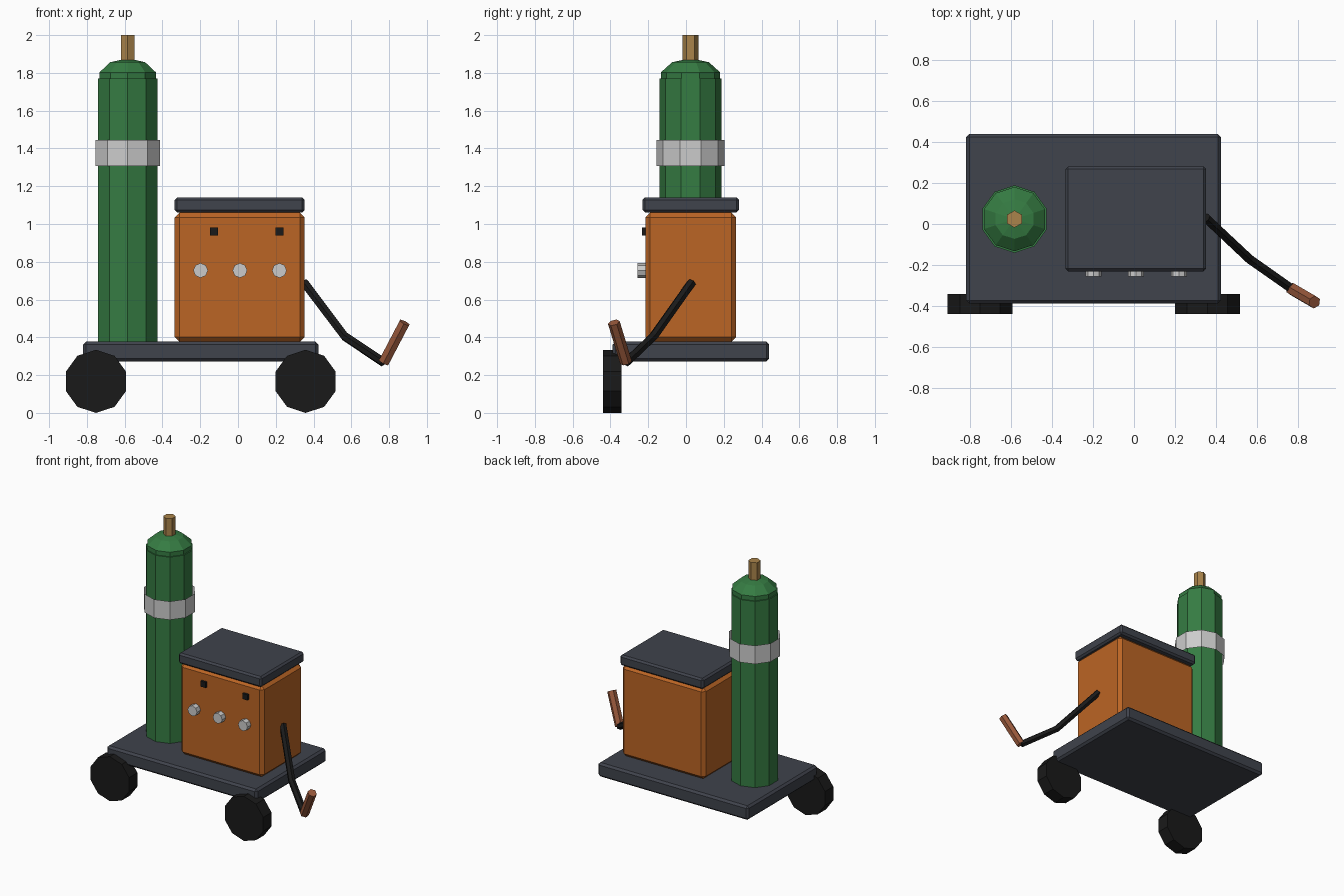
import bpy, bmesh
from math import cos, sin, pi, radians
from mathutils import Vector

if "Cube" in bpy.data.objects:
    bpy.data.objects.remove(bpy.data.objects["Cube"])


def material(name, rgb):
    m = bpy.data.materials.new(name)
    m.diffuse_color = (*rgb, 1)
    m.use_nodes = True
    m.node_tree.nodes["Principled BSDF"].inputs["Base Color"].default_value = m.diffuse_color
    return m


SLATE = material("slate", (0.05, 0.056, 0.072))
ORANGE = material("orange", (0.5, 0.13, 0.018))
GREEN = material("green", (0.036, 0.2, 0.055))
BLACK = material("black", (0.01, 0.01, 0.01))
STEEL = material("steel", (0.6, 0.6, 0.62))
BRASS = material("brass", (0.4, 0.23, 0.07))
COPPER = material("copper", (0.32, 0.1, 0.045))


def finish(name, bm, mat):
    bmesh.ops.recalc_face_normals(bm, faces=bm.faces[:])
    me = bpy.data.meshes.new(name)
    bm.to_mesh(me)
    bm.free()
    me.materials.append(mat)
    ob = bpy.data.objects.new(name, me)
    bpy.context.collection.objects.link(ob)
    return ob


def box(name, lo, hi, mat, bevel=0):
    lo, hi = Vector(lo), Vector(hi)
    bm = bmesh.new()
    bmesh.ops.create_cube(bm, size=1)
    for v in bm.verts:
        v.co = (lo + hi) / 2 + v.co * (hi - lo)
    ob = finish(name, bm, mat)
    if bevel:
        mod = ob.modifiers.new("bevel", "BEVEL")
        mod.width, mod.segments = bevel, 1
    return ob


def tube(name, path, radii, sides, mat, up=(0, 1, 0), caps=True):
    """Sweep a polygon along a path; joints are mitred, first corner points along 'up'."""
    path = [Vector(p) for p in path]
    bm = bmesh.new()
    rings = []
    for i, p in enumerate(path):
        a = (path[min(i + 1, len(path) - 1)] - p).normalized()
        b = (p - path[max(i - 1, 0)]).normalized()
        t = (a + b).normalized()
        u = Vector(up)
        u = (u - t * u.dot(t)).normalized()
        w = t.cross(u)
        rings.append([bm.verts.new(p + radii[i] * (u * cos(2 * pi * k / sides) + w * sin(2 * pi * k / sides)))
                      for k in range(sides)])
    for r, s in zip(rings, rings[1:]):
        for k in range(sides):
            j = (k + 1) % sides
            bm.faces.new((r[k], r[j], s[j], s[k]))
    if caps:
        bm.faces.new(rings[0])
        bm.faces.new(rings[-1])
    return finish(name, bm, mat)


# Trolley base and its two front wheels
box("trolley_base", (-0.82, -0.388, 0.272), (0.425, 0.44, 0.377), SLATE, 0.015)
for side, x in (("left", -0.752), ("right", 0.358)):
    tube("wheel_" + side, [(x, -0.44, 0.167), (x, -0.342, 0.167)], [0.167] * 2, 10, BLACK, (0, 0, 1))

# Power unit: cabinet and lid
box("cabinet", (-0.335, -0.215, 0.377), (0.353, 0.265, 1.06), ORANGE, 0.025)
box("cabinet_lid", (-0.335, -0.231, 1.062), (0.353, 0.281, 1.141), SLATE, 0.013)

# Front panel knobs and indicators
for i, x in enumerate((-0.198, 0.01, 0.219)):
    tube(f"knob_{i + 1}", [(x, -0.257, 0.754), (x, -0.205, 0.754)], [0.039] * 2, 8, STEEL, (0, 0, 1))
for i, x in enumerate((-0.127, 0.219)):
    box(f"indicator_{i + 1}", (x - 0.021, -0.232, 0.94), (x + 0.021, -0.2, 0.982), BLACK)

# Gas bottle with flattened dome, strap and valve
GX, GY = -0.584, 0.024


def upright(name, levels, sides, mat, caps=True):
    return tube(name, [(GX, GY, z) for _, z in levels], [r for r, _ in levels], sides, mat, caps=caps)


R = 0.165
upright("gas_bottle", [(R, 0.37), (R, 1.77)], 10, GREEN)
dome = [(R * sin(radians(a)), 1.77 + 0.107 * cos(radians(a))) for a in (108, 72, 36)]
upright("bottle_dome", dome + [(0.001, 1.877)], 10, GREEN)
upright("bottle_strap", [(0.18, 1.308), (0.18, 1.446)], 10, STEEL, caps=False)
upright("bottle_valve", [(0.042, 1.83), (0.042, 2.0)], 6, BRASS)

# Torch lead and handle
tube("torch_lead", [(0.35, 0.03, 0.69), (0.565, -0.172, 0.405), (0.77, -0.316, 0.268)],
     [0.025] * 3, 6, BLACK, (0, 0, 1))
tube("torch_handle", [(0.772, -0.318, 0.268), (0.882, -0.382, 0.478)], [0.032] * 2, 6, COPPER)
